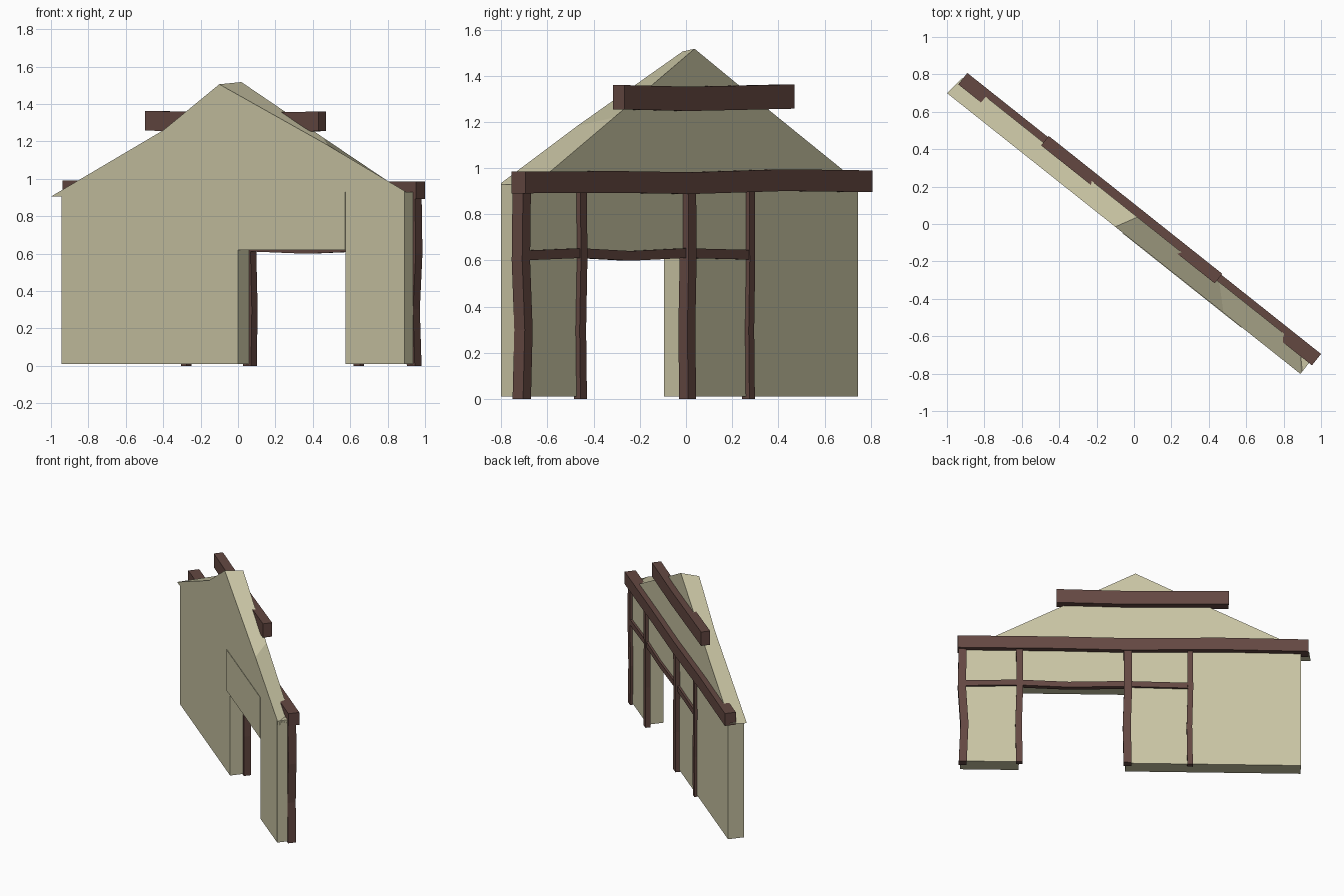
import bpy
import bmesh
import math
from mathutils import Matrix

cube = bpy.data.objects.get("Cube")
if cube:
    bpy.data.objects.remove(cube, do_unlink=True)

# The wall stands diagonally: local x runs along it, local y points to its timbered side
TURN = Matrix.Rotation(math.atan2(-0.622, 0.783), 4, "Z")
FRONT, BACK = -0.074, 0.04


def material(name, colour):
    mat = bpy.data.materials.new(name)
    mat.use_nodes = True
    mat.diffuse_color = (*colour, 1)
    mat.node_tree.nodes["Principled BSDF"].inputs["Base Color"].default_value = (*colour, 1)
    return mat


PLASTER = material("pale plaster", (0.585, 0.555, 0.37))
WOOD = material("dark wood", (0.127, 0.065, 0.054))


def loft(name, rings, mat):
    """Skin a closed solid through rings of equal point count."""
    bm = bmesh.new()
    loops = [[bm.verts.new(p) for p in ring] for ring in rings]
    for a, b in zip(loops, loops[1:]):
        for i in range(len(a)):
            j = (i + 1) % len(a)
            bm.faces.new((a[i], a[j], b[j], b[i]))
    bm.faces.new(loops[0])
    bm.faces.new(loops[-1])
    bmesh.ops.recalc_face_normals(bm, faces=bm.faces)
    bm.transform(TURN)
    mesh = bpy.data.meshes.new(name)
    bm.to_mesh(mesh)
    bm.free()
    mesh.materials.append(mat)
    obj = bpy.data.objects.new(name, mesh)
    bpy.context.collection.objects.link(obj)
    return obj


def panel(name, x0, x1, z0, z1, front=FRONT):
    outline = [(x0, z0), (x1, z0), (x1, z1), (x0, z1)]
    loft(name, [[(x, y, z) for x, z in outline] for y in (front, BACK)], PLASTER)


def timber(name, path, width, y0, y1, upright):
    """Hand-hewn timber following a slightly crooked path of (x, z) points."""
    h = width / 2
    rings = []
    for x, z in path:
        dx, dz = (h, 0) if upright else (0, h)
        rings.append([(x - dx, y0, z - dz), (x + dx, y0, z + dz),
                      (x + dx, y1, z + dz), (x - dx, y1, z - dz)])
    loft(name, rings, WOOD)


# Plaster wall around the doorway
panel("wall_right_panel", -1.148, -0.337, 0.01, 0.91)
panel("wall_middle_panel", -0.337, 0.059, 0.01, 0.91)
panel("wall_left_panel", 0.793, 1.195, 0.01, 0.93)
panel("door_header", -0.017, 0.793, 0.62, 0.93, FRONT - 0.003)

# Gable with uneven slopes
gable_front = [(-1.218, 0.905), (-0.45, 1.26), (-0.069, 1.505),
               (0.67, 1.18), (1.195, 0.935), (1.195, 0.9)]
gable_back = [(-1.205, 0.91), (-0.55, 1.24), (-0.009, 1.517),
              (0.55, 1.22), (1.1, 0.93), (1.195, 0.9)]
loft("gable", [[(x, FRONT, z) for x, z in gable_front],
               [(x, BACK, z) for x, z in gable_back]], PLASTER)

# Upright posts: centre, width, outer depth, crookedness
posts = [("outer_post", 1.18, 0.055, 0.0, 0.058, 0.012),
         ("door_post_left", 0.79, 0.045, 0.025, 0.062, -0.006),
         ("door_post_right", 0.045, 0.055, 0.02, 0.07, -0.006),
         ("inner_post", -0.385, 0.038, 0.02, 0.06, -0.005)]
for name, x, width, y0, y1, bend in posts:
    path = [(x, 0), (x - bend, 0.3), (x + bend / 2, 0.6), (x, 0.92)]
    timber(name, path, width, y0, y1, True)

# Horizontal timbers
timber("middle_rail", [(1.18, 0.622), (0.8, 0.632), (0.45, 0.62), (0.07, 0.632), (-0.38, 0.625)],
       0.042, 0.02, 0.056, False)
timber("eave_beam", [(1.215, 0.938), (0.55, 0.94), (0.05, 0.935), (-0.6, 0.948), (-1.2, 0.943)],
       0.094, 0.0, 0.078, False)
timber("gable_beam", [(0.535, 1.307), (0.07, 1.3), (-0.3, 1.305), (-0.65, 1.31)],
       0.105, 0.02, 0.085, False)
